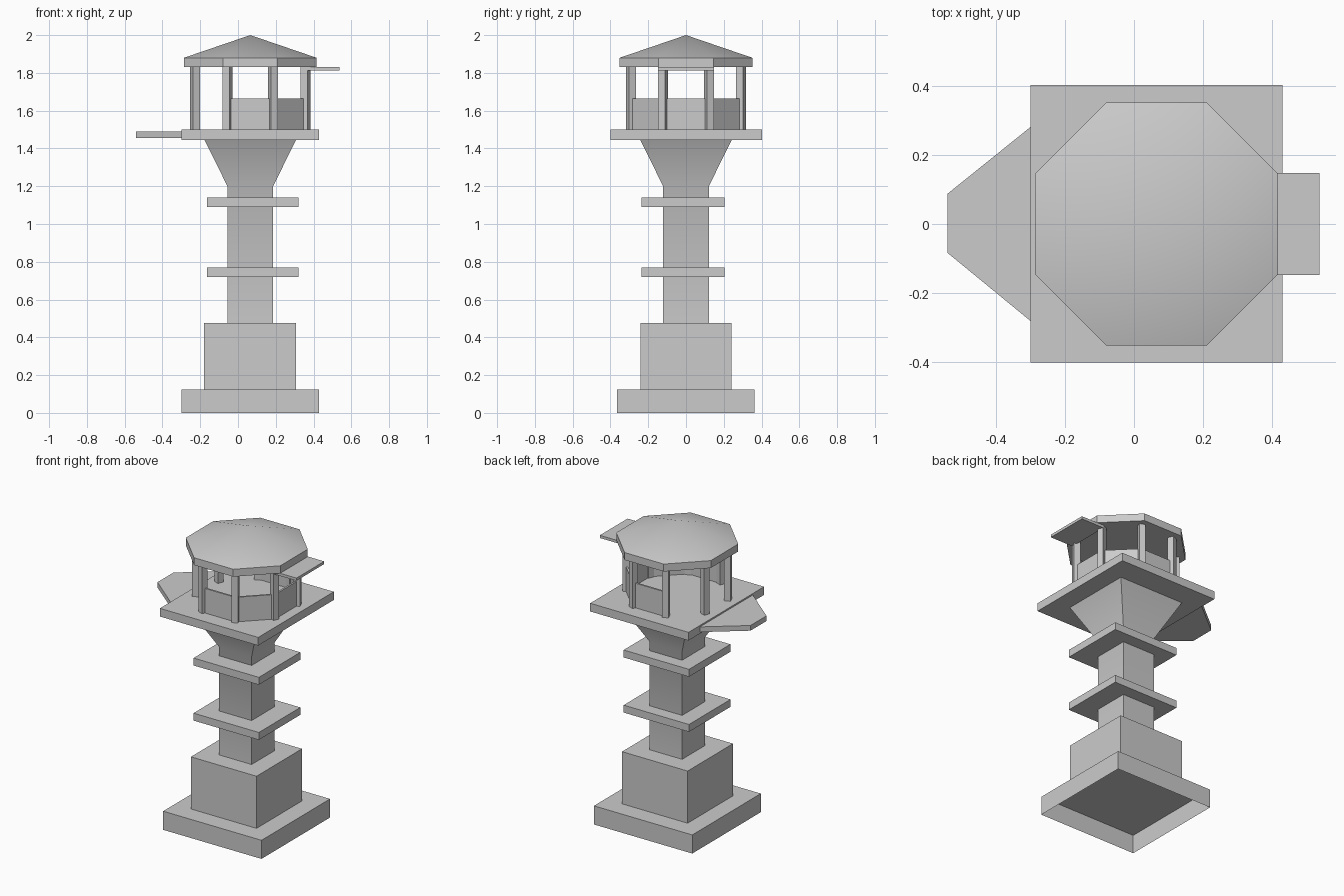
import bpy, bmesh, math
from mathutils import Matrix, Vector

cube = bpy.data.objects.get("Cube")
if cube:
    bpy.data.objects.remove(cube, do_unlink=True)

CX = 0.065          # tower axis
TURN = math.radians(22.5)

grey = bpy.data.materials.new("plain_grey")
grey.use_nodes = True
grey.diffuse_color = (0.6, 0.6, 0.6, 1)
grey.node_tree.nodes["Principled BSDF"].inputs["Base Color"].default_value = grey.diffuse_color


def finish(name, bm, smooth=False):
    bmesh.ops.recalc_face_normals(bm, faces=bm.faces)
    mesh = bpy.data.meshes.new(name)
    bm.to_mesh(mesh)
    bm.free()
    mesh.materials.append(grey)
    obj = bpy.data.objects.new(name, mesh)
    bpy.context.collection.objects.link(obj)
    if smooth:
        bpy.ops.object.select_all(action='DESELECT')
        obj.select_set(True)
        bpy.context.view_layer.objects.active = obj
        bpy.ops.object.shade_smooth_by_angle(angle=math.radians(30))
    return obj


def loft(name, rings, bottom=True, top=True, smooth=False):
    """Join rings of points with side walls; a single-point ring makes a tip."""
    bm = bmesh.new()
    loops = [[bm.verts.new(p) for p in ring] for ring in rings]
    for a, b in zip(loops, loops[1:]):
        n = len(a)
        for i in range(n):
            j = (i + 1) % n
            bm.faces.new((a[i], a[j], b[0]) if len(b) == 1 else (a[i], a[j], b[j], b[i]))
    if bottom:
        bm.faces.new(loops[0][::-1])
    if top and len(loops[-1]) > 2:
        bm.faces.new(loops[-1])
    return finish(name, bm, smooth)


def rect(x0, x1, y0, y1, z):
    return [(x0, y0, z), (x1, y0, z), (x1, y1, z), (x0, y1, z)]


def square(half, z):
    return rect(CX - half, CX + half, -half, half, z)


def slab(name, x0, x1, y0, y1, z0, z1, bottom=True):
    return loft(name, [rect(x0, x1, y0, y1, z) for z in (z0, z1)], bottom)


def octagon(radius, z):
    return [(CX + radius * math.cos(TURN + k * math.pi / 4),
             radius * math.sin(TURN + k * math.pi / 4), z) for k in range(8)]


def turned_box(name, size, centre, angle):
    bm = bmesh.new()
    bmesh.ops.create_cube(bm, size=1)
    bm.transform(Matrix.Translation(centre) @ Matrix.Rotation(angle, 4, 'Z')
                 @ Matrix.Diagonal((*size, 1)))
    return finish(name, bm)


# Foot, open underneath, and the block on it
slab("foot", -0.30, 0.43, -0.365, 0.362, 0, 0.125, bottom=False)
slab("lower_block", -0.18, 0.307, -0.242, 0.24, 0.125, 0.475)

# Shaft flaring out below the deck
loft("shaft", [square(0.121, 0.475), square(0.121, 1.2), square(0.242, 1.445)], smooth=True)

# Ledges round the shaft
for name, z in (("lower_ledge", 0.72), ("upper_ledge", 1.09)):
    slab(name, -0.165, 0.32, -0.236, 0.204, z, z + 0.05)

# Deck and its tapered side landing
slab("deck", -0.30, 0.43, -0.40, 0.402, 1.445, 1.5)
loft("side_landing", [[(-0.54, -0.083, z), (-0.30, -0.28, z), (-0.30, 0.28, z), (-0.54, 0.087, z)]
                      for z in (1.455, 1.49)])

# Cabin posts on the octagon corners
corners = [Vector(p) for p in octagon(0.316, 1.5)]
for k, p in enumerate(corners):
    turned_box(f"post_{k + 1}", (0.04, 0.04, 0.335), p + Vector((0, 0, 0.1675)),
               TURN + k * math.pi / 4)

# Low walls on every side except the three that face the landing
for k in range(8):
    a, b = corners[k], corners[(k + 1) % 8]
    mid = (a + b) / 2
    if mid.x > CX - 0.1:
        edge = b - a
        turned_box(f"low_wall_{k + 1}", (edge.length, 0.012, 0.165),
                   mid + Vector((0, 0, 0.0825)), math.atan2(edge.y, edge.x))

# Side awning and octagonal roof
slab("awning", 0.365, 0.537, -0.147, 0.147, 1.812, 1.83)
loft("roof", [octagon(0.38, 1.83), octagon(0.38, 1.88), [(CX, 0, 2.0)]], smooth=True)
